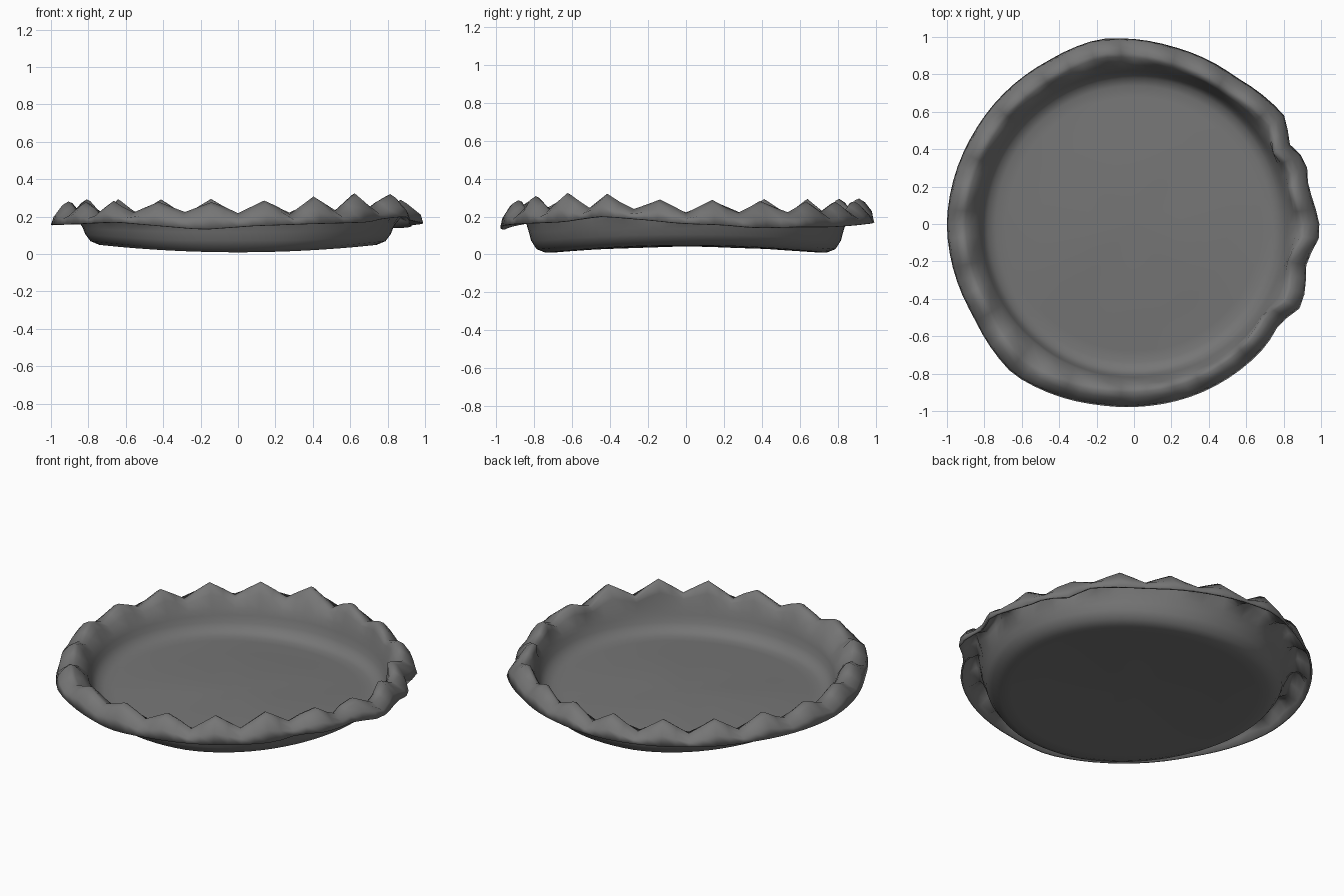
import bpy, bmesh, math, random

if "Cube" in bpy.data.objects:
    bpy.data.objects.remove(bpy.data.objects["Cube"])

random.seed(4)
SEGMENTS, TEETH = 80, 20

# Hanging edge of the folded lip: (angle in degrees, radius, height)
LIP = [(-180, 1.0, .15), (-150, .99, .16), (-129, 1.03, .17), (-101, .985, .13),
       (-85, .975, .15), (-68, .97, .16), (-43, .96, .17), (-34, .94, .19),
       (-26, 1.0, .2), (-12, .94, .18), (-3, 1.0, .165), (12, .95, .15),
       (20, .98, .13), (27, .935, .13), (36, .99, .14), (55, .955, .145),
       (78, .97, .16), (101, 1.005, .17), (118, .985, .16), (150, .985, .16),
       (180, 1.0, .15)]
PEAKS = [random.uniform(.025, .045) for _ in range(TEETH)]


def lip_edge(deg):
    for (a, ra, za), (b, rb, zb) in zip(LIP, LIP[1:]):
        if a <= deg <= b:
            f = (deg - a) / (b - a)
            return ra + (rb - ra) * f, za + (zb - za) * f


def section(deg):
    """Rolled sheet cross-section, from the floor over the rim to the lip."""
    t = (deg + 180) / 360 * TEETH
    wave = 1 - 4 * abs(t % 1 - .5)                 # pinched zigzag
    lift = wave * PEAKS[int(t) % TEETH]
    lift += .035 * math.exp(-((deg + 38) / 25) ** 2)
    lip, edge = lip_edge(deg)
    crest = .25 + lift
    cr = lip - .085
    return [(.25, .006), (.5, .006), (.68, .008), (.74, .012), (.785, .032),
            (.812, .075), (.824, .12), (.836, .16),
            ((.84 + cr) / 2 - .005, (.17 + crest) / 2 + .005),
            (cr - .012, crest - .012), (cr + .006, crest - .004),
            (cr + .035, crest - .022),
            (lip - .014, edge * .55 + crest * .45), (lip - .004, edge)]


def place(r, z, a):
    """Put a section point in space; the base arches gently along y."""
    x, y = r * math.cos(a), r * math.sin(a)
    arch = .042 * max(0, 1 - (y / .76) ** 2)
    return x, y, z + arch * max(0, 1 - (z / .16) ** 2)


# Crust colour
crust = bpy.data.materials.new("dull_grey")
colour = (.18, .18, .18, 1)
crust.diffuse_color = colour
crust.use_nodes = True
bsdf = crust.node_tree.nodes["Principled BSDF"]
bsdf.inputs["Base Color"].default_value = colour
bsdf.inputs["Roughness"].default_value = .8

# Sweep the varying section around the centre
bm = bmesh.new()
rings = []
for i in range(SEGMENTS):
    deg = -180 + 360 * i / SEGMENTS
    rings.append([bm.verts.new(place(r, z, math.radians(deg)))
                  for r, z in section(deg)])
middle = bm.verts.new(place(0, .006, 0))
for i, ring in enumerate(rings):
    nxt = rings[(i + 1) % SEGMENTS]
    for j in range(len(ring) - 1):
        bm.faces.new((ring[j], ring[j + 1], nxt[j + 1], nxt[j]))
    bm.faces.new((middle, ring[0], nxt[0]))

# Faint unevenness on the dish floor
for ring in rings:
    for v in ring[:2]:
        v.co.z += .004 * math.sin(9 * v.co.x + 2) * math.sin(7 * v.co.y)

mesh = bpy.data.meshes.new("pastry_crust")
bm.to_mesh(mesh)
bm.free()
mesh.materials.append(crust)
dish = bpy.data.objects.new("pastry_crust", mesh)
bpy.context.collection.objects.link(dish)

# Smooth shading, then a thin even thickness
bpy.ops.object.select_all(action="DESELECT")
dish.select_set(True)
bpy.context.view_layer.objects.active = dish
bpy.ops.object.shade_smooth_by_angle(angle=math.radians(75))
shell = dish.modifiers.new("thickness", "SOLIDIFY")
shell.thickness = .01
shell.offset = 0
